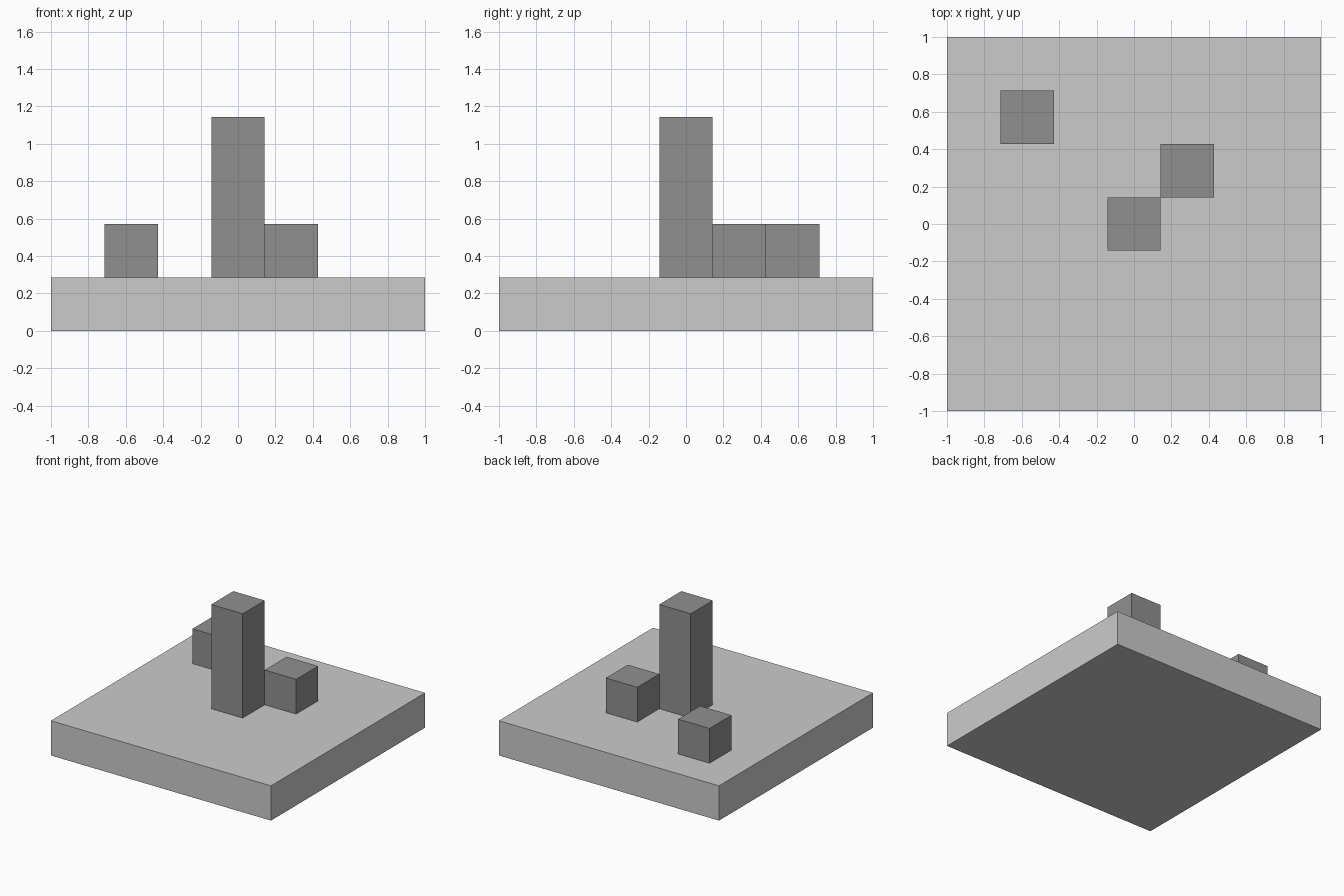
import bpy

cube = bpy.data.objects.get("Cube")
if cube:
    bpy.data.objects.remove(cube, do_unlink=True)

UNIT = 2 / 7  # the whole model sits on a seven by seven grid of cubes


def make_material(name, value):
    mat = bpy.data.materials.new(name)
    mat.use_nodes = True
    colour = (value, value, value, 1)
    mat.diffuse_color = colour
    mat.node_tree.nodes["Principled BSDF"].inputs["Base Color"].default_value = colour
    return mat


def make_block(name, cell, size, mat):
    """Box centred on a grid cell; cell z is its underside, all in grid units."""
    x, y, z = cell
    bpy.ops.mesh.primitive_cube_add(
        size=1, location=(x * UNIT, y * UNIT, (z + size[2] / 2) * UNIT))
    obj = bpy.context.object
    obj.name = obj.data.name = name
    obj.scale = [s * UNIT for s in size]
    bpy.ops.object.transform_apply(location=False, rotation=False, scale=True)
    obj.data.materials.append(mat)
    return obj


light_grey = make_material("light grey", 0.6)
dark_grey = make_material("dark grey", 0.28)

# Ground slab
make_block("base_slab", (0, 0, 0), (7, 7, 1), light_grey)

# Central pillar and the two single blocks behind it
make_block("pillar", (0, 0, 1), (1, 1, 3), dark_grey)
make_block("left_block", (1, 1, 1), (1, 1, 1), dark_grey)
make_block("right_back_block", (-2, 2, 1), (1, 1, 1), dark_grey)
